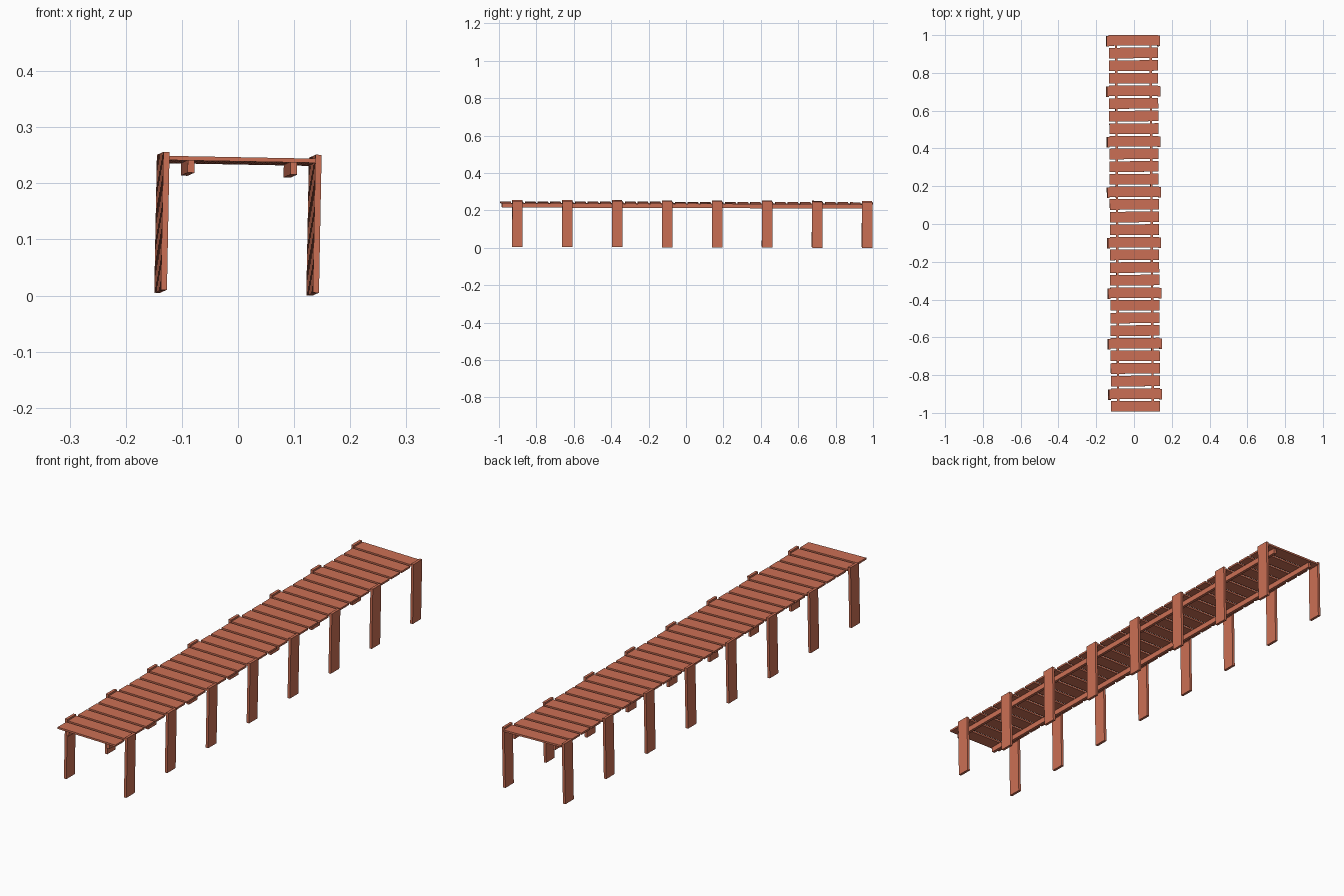
import bpy
from mathutils import Matrix, Vector

if "Cube" in bpy.data.objects:
    bpy.data.objects.remove(bpy.data.objects["Cube"])

wood = bpy.data.materials.new("reddish_wood")
wood.diffuse_color = (0.60, 0.16, 0.09, 1)
wood.use_nodes = True
wood.node_tree.nodes["Principled BSDF"].inputs["Base Color"].default_value = wood.diffuse_color

# The whole walkway sits very slightly askew, pivoting about its deck centre
PIVOT = Vector((0, 0, 0.125))
TILT = (Matrix.Translation(PIVOT) @ Matrix.Rotation(0.006, 4, 'Z')
        @ Matrix.Rotation(0.019, 4, 'Y') @ Matrix.Rotation(-0.0027, 4, 'X')
        @ Matrix.Translation(-PIVOT))


def board(name, centre, size):
    bpy.ops.mesh.primitive_cube_add(size=1)
    ob = bpy.context.object
    ob.name = name
    ob.data.transform(TILT @ Matrix.Translation(centre)
                      @ Matrix.Diagonal((*size, 1)))
    ob.data.materials.append(wood)
    return ob


PLANKS = 30
PITCH = 0.0668
PLANK_W = 0.056
Y0 = 1.0 - PLANK_W / 2

# Deck planks, with a pair of posts at every fourth plank
for i in range(PLANKS):
    y = Y0 - i * PITCH
    board(f"deck_plank_{i + 1}", (0, y, 0.240), (0.260, PLANK_W, 0.0075))
    if i % 4 == 0:
        for side, s in (("left", -1), ("right", 1)):
            board(f"post_{side}_{i // 4 + 1}", (s * 0.1355, y - 0.004, 0.128),
                  (0.011, 0.055, 0.246))

# Two long beams under the deck
for side, s in (("left", -1), ("right", 1)):
    board(f"beam_{side}", (s * 0.0915, 0.003, 0.2255), (0.012, 1.976, 0.022))
